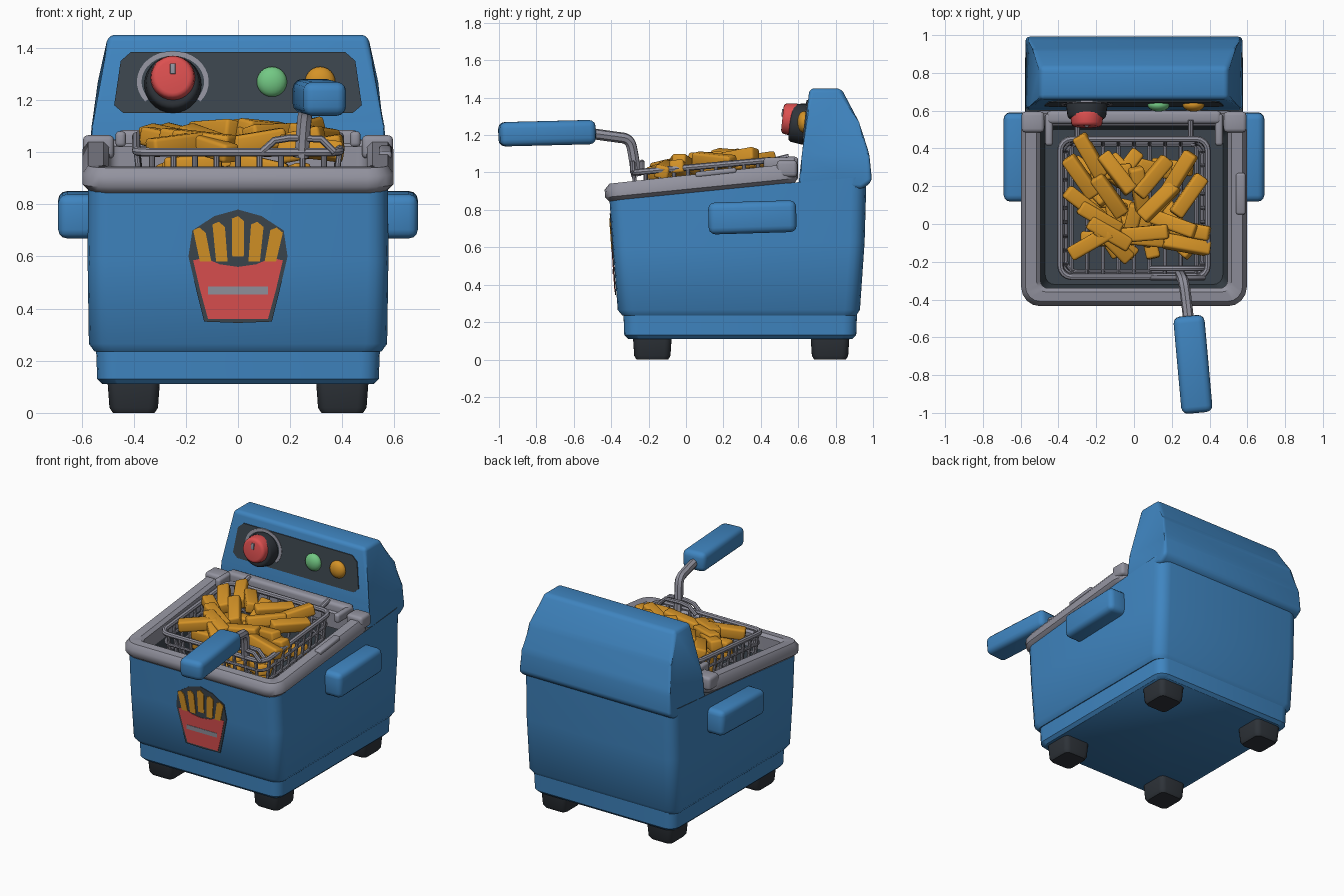
import bpy, bmesh, random
from math import sin, cos, pi, radians
from mathutils import Matrix, Vector, Euler

random.seed(4)
cube = bpy.data.objects.get("Cube")
if cube:
    bpy.data.objects.remove(cube)


def material(name, r, g, b):
    m = bpy.data.materials.new(name)
    m.use_nodes = True
    m.diffuse_color = (r, g, b, 1)
    m.node_tree.nodes["Principled BSDF"].inputs["Base Color"].default_value = (r, g, b, 1)
    return m


BLUE = material("blue enamel", .05, .235, .53)
GREY = material("grey metal", .29, .29, .345)
DARK = material("charcoal", .045, .06, .075)
RUBBER = material("black rubber", .028, .034, .042)
RED = material("red", .72, .08, .08)
GREEN = material("green", .17, .58, .23)
GOLD = material("golden orange", .66, .29, .02)


def finish(bm, name, *mats):
    bmesh.ops.recalc_face_normals(bm, faces=bm.faces)
    me = bpy.data.meshes.new(name)
    bm.to_mesh(me)
    bm.free()
    ob = bpy.data.objects.new(name, me)
    bpy.context.collection.objects.link(ob)
    for m in mats:
        me.materials.append(m)
    smooth(ob)
    return ob


def smooth(ob):
    bpy.ops.object.select_all(action='DESELECT')
    ob.select_set(True)
    bpy.context.view_layer.objects.active = ob
    bpy.ops.object.shade_smooth_by_angle(angle=radians(42))


def round_bevel(bm, width, segments=3):
    bmesh.ops.bevel(bm, geom=bm.edges[:], offset=width, segments=segments,
                    profile=.5, affect='EDGES', clamp_overlap=True)


def box(name, size, loc, mat, bevel=.03, rot=(0, 0, 0)):
    bm = bmesh.new()
    bmesh.ops.create_cube(bm, size=1)
    bm.transform(Matrix.Diagonal((*size, 1)))
    round_bevel(bm, bevel)
    bm.transform(Matrix.Translation(loc) @ Euler(rot).to_matrix().to_4x4())
    return finish(bm, name, mat)


def rounded_rect(hx, y0, y1, z, r, slope=0, cx=0, steps=4):
    """Rounded rectangle whose height rises with y."""
    pts = []
    corners = [(hx - r, y1 - r), (r - hx, y1 - r), (r - hx, y0 + r), (hx - r, y0 + r)]
    for q, (x, y) in enumerate(corners):
        for i in range(steps + 1):
            a = (q + i / steps) * pi / 2
            py = y + r * sin(a)
            pts.append((cx + x + r * cos(a), py, z + slope * py))
    return pts


def loft(name, rings, mats, closed=False, dark_from=None):
    bm = bmesh.new()
    loops = [[bm.verts.new(p) for p in rounded_rect(*r)] for r in rings]
    n = len(loops[0])
    for k in range(len(loops) if closed else len(loops) - 1):
        a, b = loops[k], loops[(k + 1) % len(loops)]
        for i in range(n):
            f = bm.faces.new((a[i], a[(i + 1) % n], b[(i + 1) % n], b[i]))
            f.material_index = int(dark_from is not None and k >= dark_from)
    if not closed:
        bm.faces.new(loops[0])
        bm.faces.new(loops[-1]).material_index = int(dark_from is not None)
    return finish(bm, name, *mats)


def tube(name, paths, radius, mat, cyclic=False, kind='POLY'):
    cu = bpy.data.curves.new(name, 'CURVE')
    cu.dimensions = '3D'
    cu.bevel_depth = radius
    cu.bevel_resolution = 2
    cu.use_fill_caps = True
    for path in paths:
        s = cu.splines.new(kind)
        s.points.add(len(path) - 1)
        for p, co in zip(s.points, path):
            p.co = (*co, 1)
        s.use_cyclic_u = cyclic
        s.use_endpoint_u = True
        s.order_u = 3
    ob = bpy.data.objects.new(name, cu)
    bpy.context.collection.objects.link(ob)
    cu.materials.append(mat)
    bpy.ops.object.select_all(action='DESELECT')
    ob.select_set(True)
    bpy.context.view_layer.objects.active = ob
    bpy.ops.object.convert(target='MESH')
    smooth(bpy.context.object)


def body_front(z):
    return -.37 - (z - .28) * .068


def console_front(z):
    return .62 + (z - 1.1) * .114


def plate(name, pts, plane, lift, mat):
    """Thin plate of (x, z) points lying on a leaning front face."""
    bm = bmesh.new()
    front = [bm.verts.new((x, plane(z) - lift, z)) for x, z in pts]
    back = [bm.verts.new((x, plane(z) + .001, z)) for x, z in pts]
    n = len(pts)
    bm.faces.new(front)
    bm.faces.new(back[::-1])
    for i in range(n):
        bm.faces.new((front[i], back[i], back[(i + 1) % n], front[(i + 1) % n]))
    finish(bm, name, mat)


def mirrored(pts):
    return pts + [(-x, z) for x, z in reversed(pts) if x]


def knob(name, r1, r2, depth, x, y, z, mat):
    bm = bmesh.new()
    bmesh.ops.create_cone(bm, cap_ends=True, segments=28, radius1=r1, radius2=r2, depth=depth)
    rim = [e for e in bm.edges if any(len(f.verts) > 4 for f in e.link_faces)]
    bmesh.ops.bevel(bm, geom=rim, offset=.018, segments=3, profile=.5, affect='EDGES')
    bm.transform(Matrix.Translation((x, y, z)) @ Matrix.Rotation(radians(84), 4, 'X'))
    finish(bm, name, mat)


# Housing: plinth, hollow body, rim
loft("plinth", [(.52, -.31, .89, .11, .06), (.54, -.33, .91, .13, .07),
                (.545, -.335, .915, .26, .07)], [BLUE])
loft("body", [(.55, -.34, .91, .235, .07), (.572, -.365, .93, .265, .08),
              (.577, -.39, .955, .6, .08, .03), (.575, -.41, .965, .9, .08, .08),
              (.5, -.35, .53, .9, .05, .08), (.47, -.32, .5, .68, .05)],
     [BLUE, DARK], dark_from=3)
loft("rim", [(.57, -.41, .58, .885, .08, .1), (.597, -.432, .6, .91, .1, .1),
             (.597, -.435, .6, .955, .1, .11), (.575, -.41, .585, .985, .08, .11),
             (.515, -.36, .54, .985, .05, .11), (.495, -.34, .52, .965, .04, .11),
             (.495, -.34, .52, .87, .04, .1)], [GREY], closed=True)

# Hinge parts at the back of the rim
box("hinge_bar", (.92, .07, .1), (0, .565, 1.035), GREY, .02)
for s, side in ((1, "left"), (-1, "right")):
    box(side + "_hinge_arm", (.04, .17, .06), (s * .45, .5, 1.05), GREY, .015)
    box(side + "_hinge_block", (.12, .11, .09), (s * .535, .54, 1.02), GREY, .02)
    box(side + "_side_handle", (.16, .47, .17), (s * .61, .355, .76), BLUE, .035, (.03, 0, 0))
    for y, end in ((-.18, "front"), (.77, "back")):
        loft(f"{end}_{side}_foot", [(.08, y - .085, y + .085, 0, .03, 0, s * .4),
             (.093, y - .097, y + .097, .02, .035, 0, s * .4),
             (.102, y - .105, y + .105, .14, .035, 0, s * .4)], [RUBBER])
box("rim_clip", (.05, .22, .03), (.565, .16, 1.0), GREY, .012, (.11, 0, 0))

# Console: side profile, narrowing toward the top
profile = [(.6, .92), (.62, 1.1), (.66, 1.45), (.83, 1.45), (.925, 1.27),
           (.98, 1.1), (.995, .95), (.94, .91)]
bm = bmesh.new()
sides = []
for s in (1, -1):
    sides.append([bm.verts.new((s * (.575 - max(0, z - 1.1) * .22), y, z)) for y, z in profile])
    bm.faces.new(sides[-1])
for i in range(len(profile)):
    j = (i + 1) % len(profile)
    bm.faces.new((sides[0][i], sides[0][j], sides[1][j], sides[1][i]))
round_bevel(bm, .025)
finish(bm, "console", BLUE)

# Control panel
plate("control_panel", mirrored([(.44, 1.15), (.475, 1.18), (.45, 1.35), (.41, 1.385)]),
      console_front, .006, DARK)
arc = [radians(-40 + 260 * i / 24) for i in range(25)]
plate("dial_ring", [(-.25 + .138 * cos(a), 1.27 + .118 * sin(a)) for a in arc] +
      [(-.25 + .12 * cos(a), 1.27 + .1 * sin(a)) for a in reversed(arc)],
      console_front, .009, GREY)
knob("dial_base", .112, .1, .09, -.25, .6, 1.262, RUBBER)
knob("dial_cap", .09, .08, .08, -.25, .555, 1.285, RED)
box("dial_mark", (.02, .008, .04), (-.25, .516, 1.32), GREY, .002, (-.1, 0, 0))
for name, x, mat in (("green_button", .13, GREEN), ("orange_button", .315, GOLD)):
    bm = bmesh.new()
    bmesh.ops.create_uvsphere(bm, u_segments=20, v_segments=12, radius=.058)
    bm.transform(Matrix.Translation((x, .63, 1.27)) @ Matrix.Diagonal((1, .6, 1, 1)))
    finish(bm, name, mat)

# Fries badge on the front
plate("badge_border", mirrored([(0, .345), (.13, .35), (.155, .45), (.19, .6),
      (.175, .7), (.09, .755), (0, .78)]), body_front, .004, DARK)
plate("badge_carton", mirrored([(0, .36), (.115, .36), (.145, .47), (.172, .585),
      (.13, .595), (.07, .57), (0, .56)]), body_front, .007, RED)
plate("badge_stripe", mirrored([(.115, .455), (.115, .485)]), body_front, .0095, GREY)
for i in range(-2, 3):
    x, top, lean = i * .062, .755 - .022 * abs(i), i * .012
    low = .58 if i else .6
    plate("badge_fry", [(x - .022, low), (x + .022, low), (x + lean + .024, top - .02),
          (x + lean, top), (x + lean - .024, top - .01)], body_front, .0085, GOLD)

# Wire basket
def basket_ring(z, inset, slope=.09):
    return rounded_rect(.39 - inset, -.28 + inset, .45 - inset, z, .06, slope)


tube("basket_top_wire", [basket_ring(1.025, 0)], .017, GREY, True)
tube("basket_hoops", [basket_ring(.955, .006), basket_ring(.87, .015), basket_ring(.75, .03, 0)],
     .01, GREY, True)
uprights = []
for i in range(9):
    t = -1 + i / 4
    x, y = .33 * t, .085 + .3 * t
    for s in (1, -1):
        e = .085 + s * .365
        uprights.append([(x, e, 1.025 + .09 * e), (x, e - s * .03, .75)])
        uprights.append([(s * .39, y, 1.025 + .09 * y), (s * .36, y, .75)])
    uprights.append([(x, -.25, .75), (x, .42, .75)])
tube("basket_uprights", uprights, .011, GREY)
tube("basket_hooks", [[(s * .3, .45, 1.06), (s * .3, .55, 1.085)] for s in (1, -1)], .015, GREY)

# Basket handle
tube("handle_bracket", [[(.09, y, 1.0), (.14, y, 1.045), (.2, y, 1.055), (.32, y, 1.05),
     (.37, y, 1.0)] for y in (-.285, -.235)], .014, GREY)
tube("handle_rod", [[(.245, -.265, .98), (.25, -.28, 1.09), (.262, -.3, 1.18),
     (.275, -.38, 1.19), (.29, -.52, 1.21)]], .029, GREY, kind='NURBS')
box("handle_grip", (.165, .515, .13), (.312, -.743, 1.21), BLUE, .035, (.025, 0, .09))

# Fries: x, y, heading
heap = [(-.23, .36, 120), (-.28, .25, 125), (-.09, .27, 128), (-.26, .1, 142),
        (-.13, .15, 125), (.1, .25, 50), (.24, .27, 58), (.29, .15, 55),
        (.13, .12, 45), (.21, 0, -20), (.28, -.11, -10), (.06, -.05, 5),
        (-.13, -.05, -30), (-.23, -.1, 30), (-.11, -.1, 135), (.03, .18, 100),
        (.28, -.03, -10), (-.18, .03, 150)]
for x, y, heading in heap:
    z = 1.0 + .17 * min(y + .1, .3) + random.uniform(0, .035)
    box("fry", (.25, .078, .072), (x, y, z), GOLD, .014,
        (random.uniform(-.3, .3), random.uniform(-.3, .15), radians(heading)))
for i in range(26):
    x, y = random.uniform(-.24, .24), random.uniform(-.1, .32)
    box("buried_fry", (.22, .075, .072), (x, y, random.uniform(.8, .96)), GOLD, .014,
        (0, random.uniform(-.3, .3), random.uniform(0, pi)))
